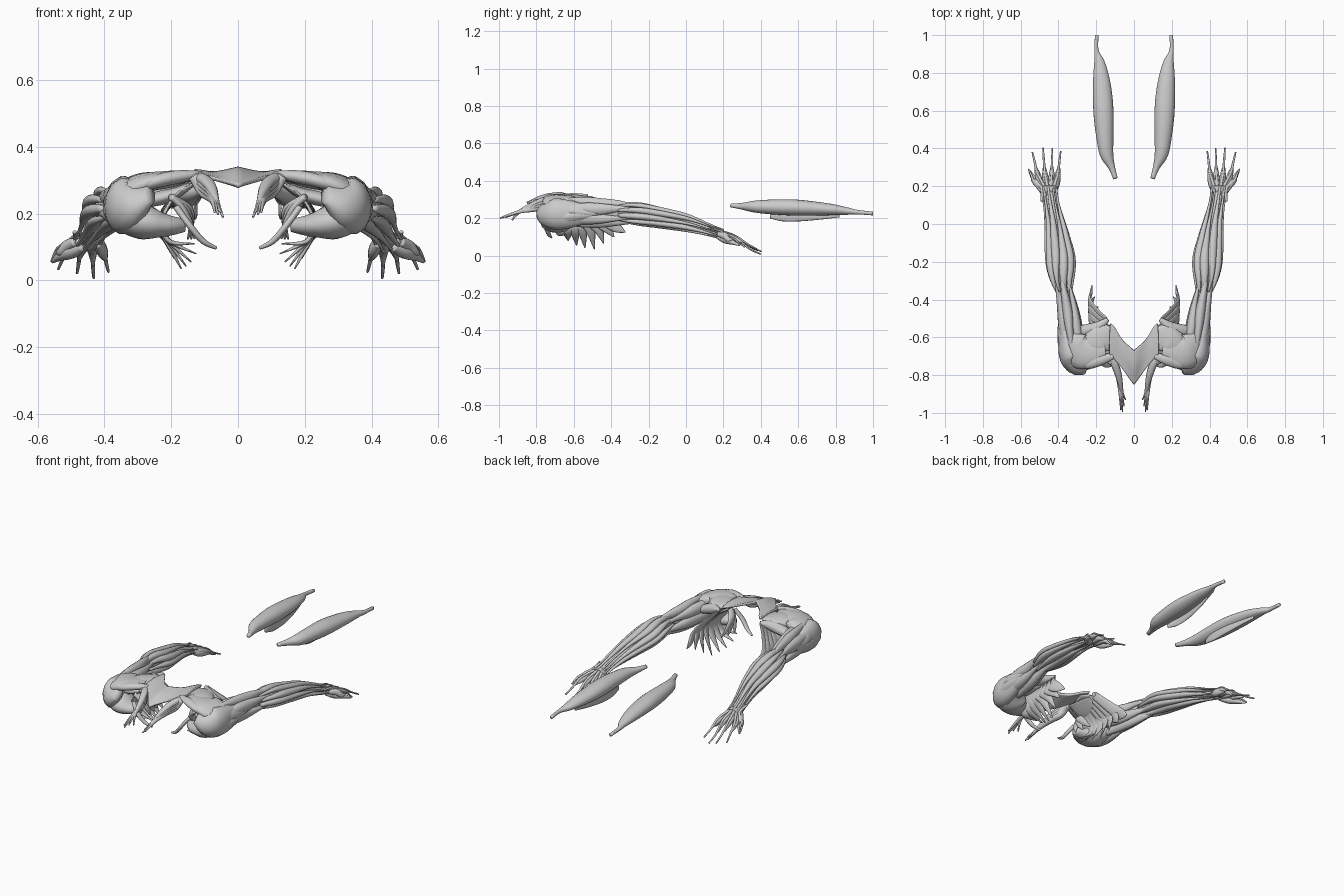
import bpy, bmesh, math
from mathutils import Vector

X, Y, Z = Vector((1, 0, 0)), Vector((0, 1, 0)), Vector((0, 0, 1))


def finish(name, bm):
    bmesh.ops.recalc_face_normals(bm, faces=bm.faces)
    me = bpy.data.meshes.new(name)
    bm.to_mesh(me)
    bm.free()
    me.polygons.foreach_set("use_smooth", [True] * len(me.polygons))
    ob = bpy.data.objects.new(name, me)
    bpy.context.collection.objects.link(ob)
    m = ob.modifiers.new("mirror", "MIRROR")
    m.use_clip = True
    return ob


def spline(pts, u):
    # Catmull-Rom sample over tuples of any length
    n = len(pts) - 1
    i = min(int(u * n), n - 1)
    t = u * n - i
    p = [pts[max(0, min(n, i + k))] for k in (-1, 0, 1, 2)]
    return [0.5 * (2 * b + (c - a) * t + (2 * a - 5 * b + 4 * c - d) * t * t
                   + (3 * b - a - 3 * c + d) * t ** 3) for a, b, c, d in zip(*p)]


def muscle(name, pts, side=X, steps=22, sides=14):
    # pts: (x, y, z, half width along side, half thickness)
    bm = bmesh.new()
    rings = []
    for k in range(steps + 1):
        u = k / steps
        x, y, z, w, h = spline(pts, u)
        a = Vector(spline(pts, max(0, u - .02))[:3])
        b = Vector(spline(pts, min(1, u + .02))[:3])
        t = (b - a).normalized()
        s = (side - t * side.dot(t)).normalized()
        n = t.cross(s)
        w, h = max(w, .002), max(h, .002)
        rings.append([bm.verts.new(Vector((x, y, z))
                      + s * w * math.cos(2 * math.pi * j / sides)
                      + n * h * math.sin(2 * math.pi * j / sides)) for j in range(sides)])
    for r, q in zip(rings, rings[1:]):
        for j in range(sides):
            bm.faces.new((r[j], r[(j + 1) % sides], q[(j + 1) % sides], q[j]))
    bm.faces.new(rings[0])
    bm.faces.new(rings[-1])
    return finish(name, bm)


def bundle(name, axis, count, twist, tendon):
    # muscles packed round a limb axis of (x, y, z, rx, rz)
    for i in range(count):
        pts = []
        for k in range(9):
            u = k / 8
            x, y, z, rx, rz = spline(axis, u)
            a = 2 * math.pi * i / count + .3 + twist * u
            peak = .38 + .14 * math.sin(i * 2.1)
            f = tendon + (1 - tendon) * math.exp(-((u - peak) / .36) ** 2)
            g = f * 2.7 / count
            o = 1 - g * .9
            pts.append((x + o * rx * math.cos(a), y, z + o * rz * math.sin(a), g * rx, g * rz))
        muscle(f"{name}_{i}", pts)


# upper arm and forearm
upper = [(.315, -.68, .235, .06, .07), (.335, -.55, .232, .064, .08), (.35, -.45, .228, .058, .076),
         (.37, -.35, .228, .048, .064), (.39, -.25, .22, .038, .045)]
fore = [(.372, -.36, .23, .044, .048), (.385, -.27, .225, .07, .062), (.389, -.19, .213, .08, .06),
        (.403, -.09, .195, .070, .055), (.42, .02, .172, .054, .048), (.438, .11, .142, .044, .036),
        (.452, .2, .112, .046, .03)]
bundle("upper_arm_muscle", upper, 6, .25, .3)
bundle("forearm_muscle", fore, 9, .5, .35)
muscle("upper_arm_core", [(x, y, z, a * .6, b * .6) for x, y, z, a, b in upper])
muscle("forearm_core", [(x, y, z, a * .6, b * .6) for x, y, z, a, b in fore])

# hand: finger tendons with muscles between, thumb, wrist band
tips = [(.388, .385, .022), (.432, .40, .004), (.482, .403, .018), (.538, .38, .03), (.558, .29, .053)]
for i, (x, y, z) in enumerate(tips):
    bx = .425 + .016 * i
    my = .27 if i < 4 else .23
    mx = bx + (x - bx) * .6
    muscle(f"finger_tendon_{i}", [(bx, .12, .145, .007, .005), (bx, .19, .13, .009, .006),
           (mx, my, .102, .007, .005), ((mx + x) / 2, (my + y) / 2, z + .035, .006, .005),
           (x, y, z + .004, .004, .004)], sides=8)
    muscle(f"palm_muscle_{i}", [(bx, .17, .115, .01, .012), ((bx + mx) / 2, .21, .103, .018, .02),
           (mx, my, .085, .014, .014), (mx + (x - mx) * .4, my + (y - my) * .35, z + .04, .004, .004)], sides=10)
muscle("thumb_pad", [(.465, .17, .1, .012, .012), (.50, .21, .085, .022, .02), (.535, .25, .07, .014, .012),
                     (.555, .285, .056, .005, .005)])
muscle("little_finger_pad", [(.42, .17, .11, .01, .012), (.408, .22, .09, .017, .02), (.398, .29, .065, .008, .008)])
muscle("wrist_band", [(.41, .185, .115, .018, .005), (.43, .185, .137, .018, .005), (.47, .185, .135, .018, .005),
                      (.498, .185, .108, .018, .005)], Y)

# deltoid heads
muscle("deltoid_rear", [(.15, -.67, .316, .03, .012), (.22, -.68, .308, .07, .02), (.29, -.67, .284, .095, .037),
                        (.35, -.60, .247, .06, .042), (.385, -.47, .225, .015, .012)], Y)
muscle("deltoid_middle", [(.26, -.765, .26, .02, .04), (.315, -.735, .23, .055, .075), (.342, -.68, .222, .058, .085),
                          (.362, -.58, .222, .035, .065), (.385, -.45, .225, .01, .015)])
muscle("deltoid_front", [(.16, -.69, .165, .02, .02), (.22, -.70, .165, .06, .035), (.29, -.69, .178, .085, .055),
                         (.35, -.62, .2, .06, .04), (.38, -.47, .215, .015, .012)], Y)

# shoulder blade muscles
muscle("blade_main", [(.115, -.62, .312, .05, .008), (.16, -.61, .31, .08, .018), (.22, -.63, .3, .065, .026),
                      (.31, -.67, .28, .02, .015)], Y)
muscle("blade_lower", [(.14, -.505, .31, .012, .01), (.19, -.545, .29, .03, .028), (.25, -.565, .268, .035, .028),
                       (.33, -.56, .24, .015, .012)], Y)
muscle("blade_upper", [(.11, -.70, .318, .015, .01), (.18, -.72, .31, .03, .02), (.25, -.74, .295, .028, .02),
                       (.32, -.73, .27, .015, .012)], Y)
muscle("blade_inner", [(.12, -.61, .3, .08, .006), (.18, -.62, .265, .075, .016), (.24, -.64, .245, .05, .022),
                       (.31, -.66, .235, .02, .015)], Y)

# upper back sheet
rows = [[(0, -.67, .335), (0, -.76, .322), (0, -.85, .282)],
        [(.06, -.615, .322), (.06, -.69, .315), (.055, -.775, .3)],
        [(.10, -.55, .322), (.11, -.63, .325), (.10, -.72, .312)],
        [(.125, -.525, .322), (.13, -.6, .328), (.13, -.69, .322)]]
bm = bmesh.new()
n = 10
grid = []
for i in range(n + 1):
    line = [spline(r, i / n) for r in rows]
    grid.append([bm.verts.new(spline(line, j / n)) for j in range(n + 1)])
for i in range(n):
    for j in range(n):
        bm.faces.new((grid[i][j], grid[i + 1][j], grid[i + 1][j + 1], grid[i][j + 1]))
back = finish("upper_back_sheet", bm)
m = back.modifiers.new("thickness", "SOLIDIFY")
m.thickness = .012
m.offset = 0

# rib fan: broad overlapping leaves curving round the chest to pointed tips
leaf_tips = [(.13, -.67, .11), (.125, -.63, .08), (.14, -.585, .055), (.155, -.54, .042),
             (.17, -.49, .035), (.19, -.44, .065), (.208, -.385, .10), (.222, -.325, .125)]
for i, (x, y, z) in enumerate(leaf_tips):
    f = i / 7
    by = -.67 + .16 * f
    my = by * .5 + y * .5
    side = Y if i < 4 else Vector((-.2 * f, 1, .9 * f))
    muscle(f"rib_leaf_{i}", [(.13 + .015 * f, by, .302, .022, .004), (.19, by * .8 + y * .2, .25, .028, .005),
           (.224 + .01 * f, my, .185, .034, .007), (.208 + .02 * f, my * .45 + y * .55, .118 + .03 * f, .026, .008),
           (x, y, z, .003, .002)], side, sides=10)

# neck slips
for i, (x, y, z) in enumerate([(.045, -.93, .19), (.052, -.965, .205), (.06, -.995, .2), (.07, -.985, .205)]):
    muscle(f"neck_slip_{i}", [(.13, -.70 - .01 * i, .312, .018, .012), (.102, -.745, .302 - .012 * i, .02, .016),
           (.080, -.81, .278 - .01 * i, .017, .014), (.063 + .004 * i, -.89, .235, .008, .01), (x, y, z, .003, .004)], sides=10)

# small chest slips
muscle("collar_slip", [(.185, -.73, .22, .012, .01), (.145, -.745, .165, .016, .01), (.105, -.735, .118, .012, .009),
                       (.065, -.72, .097, .006, .005)], Y)
for i in range(3):
    muscle(f"chest_slip_{i}", [(.2, -.70, .25, .012, .01), (.165 - .01 * i, -.68 + .02 * i, .215, .02, .01),
           (.14, -.66 + .035 * i, .165, .018, .008), (.13 + .01 * i, -.65 + .05 * i, .125, .004, .003)], Y)

# detached thigh muscle with its lower inner flap
muscle("thigh_muscle", [(.098, .24, .268, .012, .01), (.118, .30, .264, .018, .018), (.145, .37, .262, .036, .032),
                        (.155, .47, .26, .046, .04), (.161, .58, .257, .053, .043), (.166, .68, .252, .051, .038),
                        (.174, .78, .246, .042, .03), (.184, .86, .238, .027, .02), (.199, .92, .232, .011, .012),
                        (.197, 1.0, .225, .01, .01)], steps=36, sides=20)
muscle("thigh_flap", [(.135, .45, .21, .012, .005), (.128, .52, .213, .03, .007), (.131, .62, .212, .028, .008),
                      (.146, .73, .212, .018, .006), (.165, .82, .215, .01, .004)], Z)
